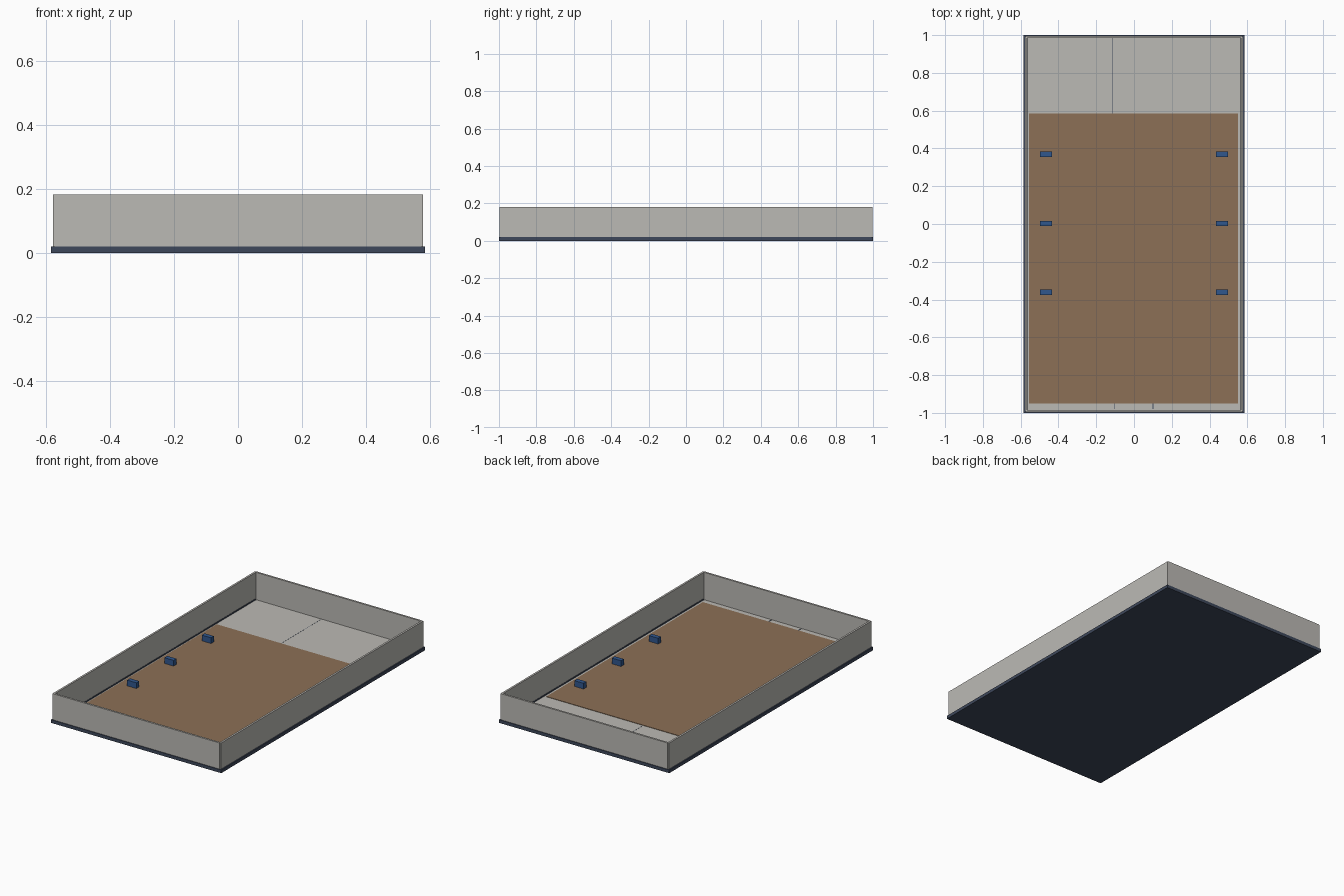
import bpy

if "Cube" in bpy.data.objects:
    bpy.data.objects.remove(bpy.data.objects["Cube"])


def mat(name, rgb):
    m = bpy.data.materials.new(name)
    m.diffuse_color = (*rgb, 1)
    m.use_nodes = True
    m.node_tree.nodes["Principled BSDF"].inputs["Base Color"].default_value = m.diffuse_color
    return m


GREY = mat("pale grey", (0.50, 0.49, 0.46))
BROWN = mat("earth brown", (0.262, 0.160, 0.092))
NAVY = mat("dark navy", (0.048, 0.064, 0.105))
BLUE = mat("blue", (0.030, 0.095, 0.270))


def box(name, x, y, z, material):
    """Box from (min, max) ranges."""
    x0, x1 = x
    y0, y1 = y
    z0, z1 = z
    v = [(a, b, c) for a in x for b in y for c in z]
    f = [(0, 1, 3, 2), (4, 6, 7, 5), (0, 4, 5, 1),
         (2, 3, 7, 6), (0, 2, 6, 4), (1, 5, 7, 3)]
    me = bpy.data.meshes.new(name)
    me.from_pydata(v, [], f)
    me.materials.append(material)
    ob = bpy.data.objects.new(name, me)
    bpy.context.collection.objects.link(ob)
    return ob


def span(a, b, s):
    return (a, b) if s > 0 else (-b, -a)


# base plate and raised rim
box("base_plate", (-0.585, 0.585), (-1, 1), (0, 0.008), NAVY)
for s, side in ((-1, "left"), (1, "right")):
    box(side + "_rim", span(0.564, 0.585, s), (-1, 1), (0.008, 0.02), NAVY)
for s, side in ((-1, "front"), (1, "back")):
    box(side + "_rim", (-0.564, 0.564), span(0.986, 1, s), (0.008, 0.02), NAVY)

# thin upright walls
for s, side in ((-1, "left"), (1, "right")):
    box(side + "_wall", span(0.566, 0.578, s), (-0.993, 0.993), (0.02, 0.182), GREY)
for s, side in ((-1, "front"), (1, "back")):
    box(side + "_wall", (-0.572, 0.572), span(0.984, 0.996, s), (0.012, 0.182), GREY)

# grey floor and brown ground sheet
box("floor", (-0.564, 0.564), (-0.986, 0.986), (0.008, 0.012), GREY)
box("ground_sheet", (-0.555, 0.55), (-0.95, 0.585), (0.012, 0.0145), BROWN)

# narrow joint strips in the floor
for i, x in enumerate((-0.105, 0.1)):
    box(f"front_joint_{i}", (x - 0.002, x + 0.002), (-0.98, -0.95), (0.012, 0.0135), NAVY)
box("back_joint", (-0.116, -0.114), (0.585, 0.984), (0.012, 0.0125), NAVY)

# six small blocks along the two sides
for s in (-1, 1):
    for i, y in enumerate((-0.362, 0.003, 0.37)):
        box(f"block_{'left' if s < 0 else 'right'}_{i}", span(0.435, 0.498, s),
            (y - 0.014, y + 0.014), (0.014, 0.05), BLUE)
